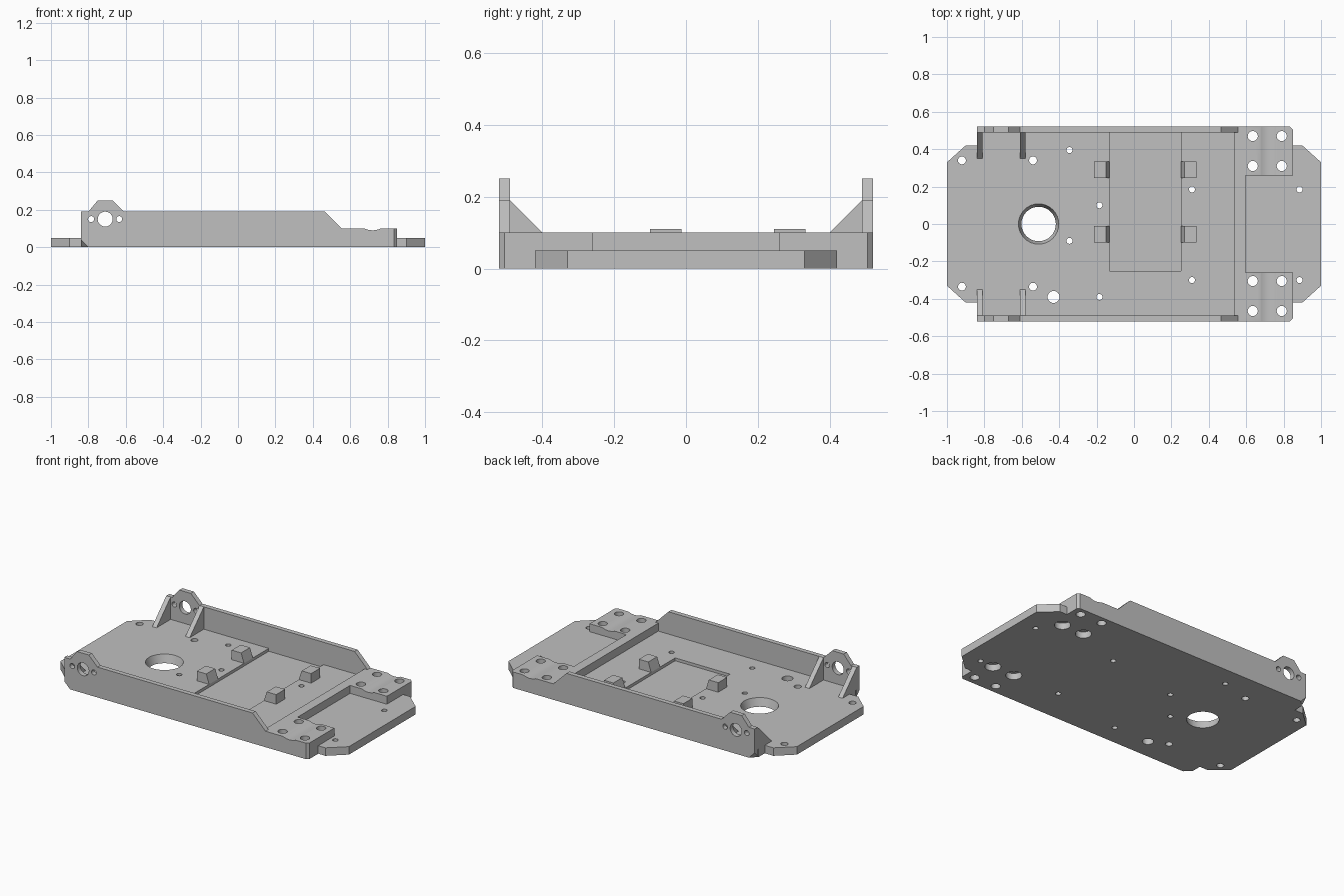
import bpy, bmesh
from mathutils import Matrix, Vector

if "Cube" in bpy.data.objects:
    bpy.data.objects.remove(bpy.data.objects["Cube"])

grey = bpy.data.materials.new("plain_grey")
grey.use_nodes = True
grey.diffuse_color = (0.527, 0.527, 0.527, 1)
grey.node_tree.nodes["Principled BSDF"].inputs["Base Color"].default_value = grey.diffuse_color


def finish(name, bm):
    bmesh.ops.recalc_face_normals(bm, faces=bm.faces)
    mesh = bpy.data.meshes.new(name)
    bm.to_mesh(mesh)
    bm.free()
    mesh.materials.append(grey)
    obj = bpy.data.objects.new(name, mesh)
    bpy.context.collection.objects.link(obj)
    return obj


def prism(pts, axis, lo, hi):
    """Extrude a 2D outline along y (points are x,z), z (x,y) or x (y,z)."""
    place = {"x": lambda p, d: (d, p[0], p[1]),
             "y": lambda p, d: (p[0], d, p[1]),
             "z": lambda p, d: (p[0], p[1], d)}[axis]
    bm = bmesh.new()
    face = bm.faces.new([bm.verts.new(place(p, lo)) for p in pts])
    ext = bmesh.ops.extrude_face_region(bm, geom=[face])
    shift = Vector(place((0, 0), hi - lo))
    bmesh.ops.translate(bm, vec=shift,
                        verts=[v for v in ext["geom"] if isinstance(v, bmesh.types.BMVert)])
    return bm


def add_drill(bm, centre, r_low, r_high, depth, axis="z"):
    turn = Matrix.Rotation(1.5707963, 4, "X") if axis == "y" else Matrix()
    bmesh.ops.create_cone(bm, cap_ends=True, segments=32, radius1=r_low, radius2=r_high,
                          depth=depth, matrix=Matrix.Translation(centre) @ turn)


def cut(obj, *cutters):
    for cutter in cutters:
        cutter.hide_render = True
        mod = obj.modifiers.new("cut", "BOOLEAN")
        mod.operation, mod.solver, mod.object = "DIFFERENCE", "EXACT", cutter
        bpy.context.view_layer.objects.active = obj
        bpy.ops.object.modifier_apply(modifier=mod.name)


def both_sides(half):
    """Complete an outline that runs along +y by mirroring it to -y."""
    return half + [(x, -y) for x, y in reversed(half)]


# Base plate and the raised U-shaped mount on it
base_plate = finish("base_plate", prism(both_sides([
    (-1, .33), (-.9, .42), (-.84, .42), (-.84, .48), (-.83, .49), (.535, .49), (.535, .52),
    (.835, .52), (.85, .505), (.85, .42), (.9, .42), (1, .33)]), "z", 0, .05))
end_mount = finish("end_mount", prism(both_sides([
    (.535, .52), (.835, .52), (.85, .505), (.85, .26), (.595, .26)]), "z", .05, .1))

# Drilled holes
bm = bmesh.new()
for x, y in [(-.92, .34), (-.54, .34), (-.92, -.335), (-.54, -.335)]:
    add_drill(bm, (x, y, .05), .021, .021, .3)
for x, y in [(-.345, .395), (-.185, .1), (-.345, -.09), (-.185, -.39),
             (.31, .185), (.31, -.3), (.885, .185), (.885, -.3)]:
    add_drill(bm, (x, y, .05), .016, .016, .3)
add_drill(bm, (-.43, -.39, .05), .032, .032, .3)
add_drill(bm, (-.51, 0, .025), .092, .108, .0502)
for x in (.635, .79):
    for y in (.47, .31, -.305, -.465):
        add_drill(bm, (x, y, .05), .027, .027, .3)
drills = finish("drill_cutter", bm)

# Wider bores underneath the inner mount holes
bm = bmesh.new()
for x in (.635, .79):
    for y in (.31, -.305):
        add_drill(bm, (x, y, 0), .046, .046, .08)
bores = finish("counterbore_cutter", bm)

# Shallow pocket in the floor and groove across the mount
pocket = finish("pocket_cutter", prism(
    [(-.13, -.25), (.25, -.25), (.25, .5), (-.13, .5)], "z", .032, .2))
bm = bmesh.new()
add_drill(bm, (.72, 0, .19), .1, .1, 2, "y")
groove = finish("groove_cutter", bm)
cut(base_plate, drills, bores, pocket)
cut(end_mount, drills, groove)

# Side walls with raised, drilled ears
ear_wall = [(-.84, 0), (-.84, .19), (-.8, .19), (-.75, .25), (-.67, .25), (-.61, .19),
            (.465, .19), (.555, .1), (.535, .1), (.535, 0)]
bm = bmesh.new()
for x, r in [(-.71, .04), (-.785, .016), (-.635, .016)]:
    add_drill(bm, (x, 0, .15), r, r, 2, "y")
ear_drills = finish("ear_drill_cutter", bm)

parts = [base_plate, end_mount]
for side, s in (("left", 1), ("right", -1)):
    bm = prism(ear_wall, "y", *sorted((s * .49, s * .52)))
    # Clipped lower corner
    ends = bmesh.ops.bisect_plane(bm, geom=bm.verts[:] + bm.edges[:] + bm.faces[:],
                                  plane_co=(-.84, s * .52, .04), plane_no=(-1, s, -1),
                                  clear_outer=True)["geom_cut"]
    bmesh.ops.holes_fill(bm, edges=[e for e in ends if isinstance(e, bmesh.types.BMEdge)])
    wall = finish("side_wall_" + side, bm)
    cut(wall, ear_drills)
    parts.append(wall)

    # Triangular ribs bracing the ears
    for label, x in (("outer", -.84), ("inner", -.61)):
        parts.append(finish(f"rib_{label}_{side}", prism(
            [(s * .49, .05), (s * .35, .05), (s * .49, .19)], "x", x, x + .03)))

# Clips along the pocket edges
for row, y in (("front", -.1), ("back", .245)):
    for side, s in (("left", 1), ("right", -1)):
        outline = [(.06 + s * x, z) for x, z in
                   [(.19, .05), (.21, .11), (.275, .11), (.275, .05)]]
        parts.append(finish(f"clip_{row}_{side}", prism(outline, "y", y, y + .088)))

for cutter in (drills, bores, pocket, groove, ear_drills):
    bpy.data.objects.remove(cutter)

# Smooth the round bores, keep the edges sharp
bpy.ops.object.select_all(action="DESELECT")
for obj in parts:
    obj.select_set(True)
bpy.context.view_layer.objects.active = base_plate
bpy.ops.object.shade_smooth_by_angle()
